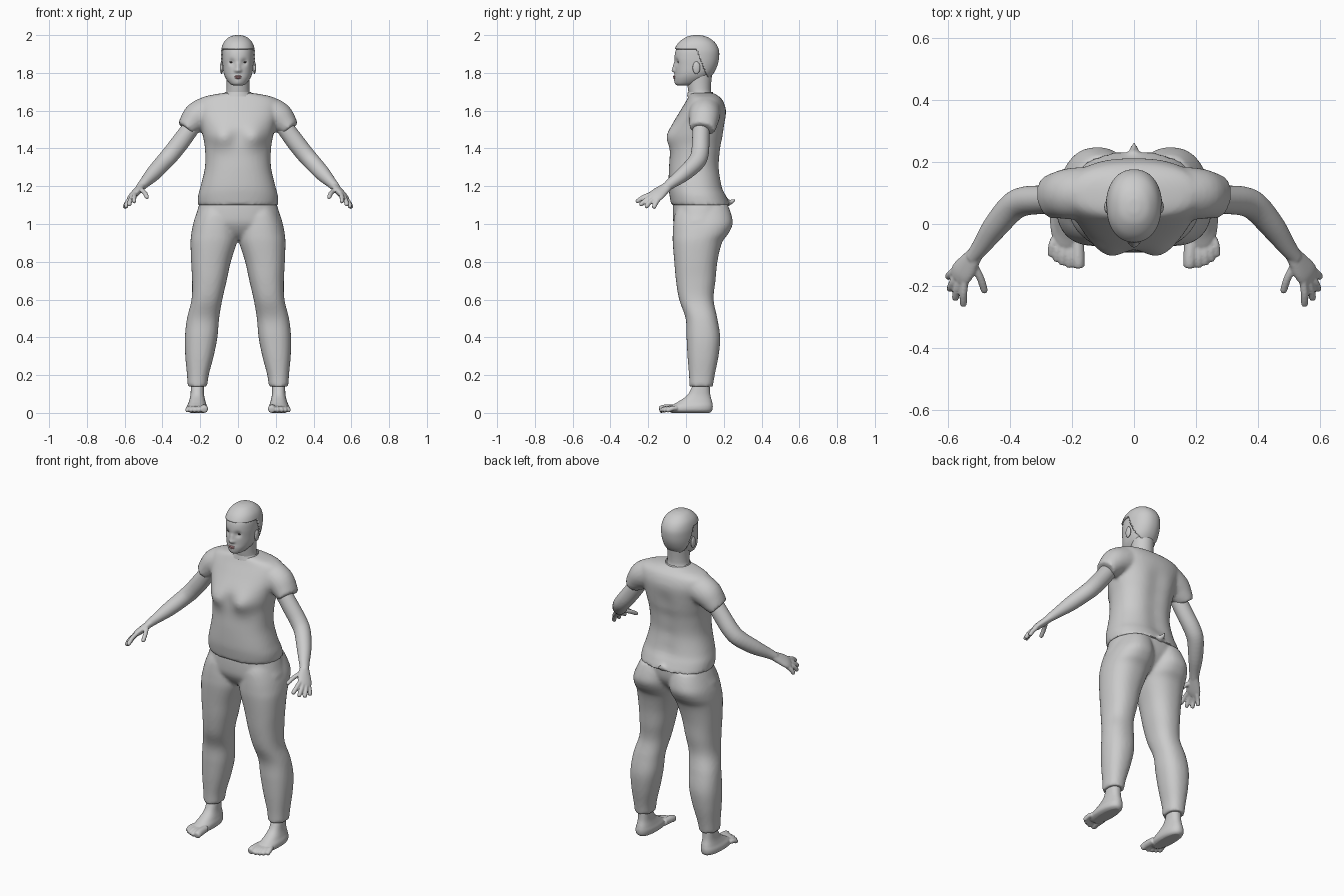
import bpy, bmesh
from math import cos, sin, pi, exp
from mathutils import Vector, Matrix


def sample(keys, m=5):
    """Smooth interpolation through tuples of numbers."""
    out = []
    for i in range(len(keys) - 1):
        a, b, c, d = (keys[max(0, min(len(keys) - 1, i + k))] for k in (-1, 0, 1, 2))
        for s in range(m):
            t = s / m
            out.append([q + .5 * t * (r - p + t * (2*p - 5*q + 4*r - w + t * (3*(q - r) + w - p)))
                        for p, q, r, w in zip(a, b, c, d)])
    return out + [list(keys[-1])]


def skin(bm, rings):
    """Closed surface through a list of rings; returns its vertices."""
    vs = [[bm.verts.new(p) for p in ring] for ring in rings]
    n = len(vs[0])
    for a, b in zip(vs, vs[1:]):
        for i in range(n):
            j = (i + 1) % n
            bm.faces.new((a[i], a[j], b[j], b[i]))
    bm.faces.new(vs[0])
    bm.faces.new(vs[-1])
    return [v for ring in vs for v in ring]


def loft(bm, keys, n=56, e=2.3, m=5, s=1):
    """Upright loft; each key is z, x min, x max, y front, y back."""
    def pw(v):
        return abs(v) ** (2 / e) * (1 if v > 0 else -1)
    rings = []
    for z, x0, x1, y0, y1 in sample(keys, m):
        rings.append([Vector((s * ((x0 + x1) / 2 + (x1 - x0) / 2 * pw(cos(2*pi*i/n))),
                              (y0 + y1) / 2 + (y1 - y0) / 2 * pw(sin(2*pi*i/n)), z)) for i in range(n)])
    return skin(bm, rings)


def tube(bm, keys, axis=(0, 1, 0), n=20, s=1, m=4):
    """Tube along a path; each key is x, y, z, radius along axis, radius across."""
    ks = sample(keys, m)
    pts = [Vector(k[:3]) for k in ks]
    rings = []
    for i, k in enumerate(ks):
        t = (pts[min(i + 1, len(pts) - 1)] - pts[max(i - 1, 0)]).normalized()
        u = Vector(axis)
        u = (u - t * u.dot(t)).normalized()
        w = t.cross(u)
        ring = [pts[i] + u * k[3] * cos(2*pi*j/n) + w * k[4] * sin(2*pi*j/n) for j in range(n)]
        rings.append([Vector((s * p.x, p.y, p.z)) for p in ring])
    return skin(bm, rings)


def digit(bm, base, mid, tip, r, axis):
    """Finger or toe with a rounded end."""
    b, c, t = Vector(base), Vector(mid), Vector(tip)
    end = c.lerp(t, .85)
    tube(bm, [(*b, r, r), (*c, r, r), (*end, r * .9, r * .9), (*t, r * .3, r * .3)], axis, 12)


def ball(bm, c, r):
    bmesh.ops.create_uvsphere(bm, u_segments=24, v_segments=14, radius=1,
                              matrix=Matrix.Translation(c) @ Matrix.Diagonal((*r, 1)))


def bump(verts, c, r, d):
    """Push vertices near c by d with a soft falloff."""
    c, d = Vector(c), Vector(d)
    for v in verts:
        v.co += d * exp(-(v.co - c).length_squared / r ** 2)


def finish(bm, name, voxel=0, smooth=0, mirror=False, color=None):
    bmesh.ops.recalc_face_normals(bm, faces=bm.faces)
    for f in bm.faces:
        f.smooth = True
    me = bpy.data.meshes.new(name)
    bm.to_mesh(me)
    bm.free()
    ob = bpy.data.objects.new(name, me)
    bpy.context.collection.objects.link(ob)
    if voxel:
        rm = ob.modifiers.new("blend", 'REMESH')
        rm.mode, rm.voxel_size, rm.use_smooth_shade = 'VOXEL', voxel, True
        sm = ob.modifiers.new("soften", 'SMOOTH')
        sm.factor, sm.iterations = .5, smooth
    if mirror:
        ob.modifiers.new("mirror", 'MIRROR')
    if color:
        mat = bpy.data.materials.new(name)
        mat.diffuse_color = color
        me.materials.append(mat)
    return ob


def sym(keys):
    return [(z, -w, w, a, b) for z, w, a, b in keys]


# Shirt: torso, bust, spine groove, short sleeves, hem point at the back
bm = bmesh.new()
body = loft(bm, sym([(1.1, .213, -.078, .236), (1.15, .211, -.087, .216), (1.2, .198, -.092, .197),
                     (1.3, .175, -.09, .182), (1.4, .175, -.082, .19), (1.47, .187, -.086, .203),
                     (1.53, .2, -.07, .21), (1.6, .22, -.03, .212), (1.65, .215, .0, .197),
                     (1.675, .175, .013, .175), (1.69, .1, .02, .15), (1.694, .065, .022, .14)]))
for s in (1, -1):
    bump(body, (s * .09, -.09, 1.455), .065, (0, -.028, 0))
    tube(bm, [(.15, .1, 1.595, .085, .085), (.21, .097, 1.57, .082, .08), (.25, .092, 1.532, .074, .066),
              (.277, .086, 1.502, .068, .05)], s=s, n=32)
for z in (1.2, 1.3, 1.4, 1.5):
    bump(body, (0, .2, z), .06, (0, -.012, 0))
bump(body, (0, -.09, 1.46), .04, (0, .012, 0))
tube(bm, [(0, .2, 1.105, .02, .02), (0, .24, 1.117, .014, .014), (0, .268, 1.138, .003, .003)], (1, 0, 0))
finish(bm, "shirt", .01, 3)

# Trousers: hips and two legs
bm = bmesh.new()
loft(bm, sym([(1.12, .2, -.068, .222), (1.05, .222, -.07, .218), (1.0, .235, -.064, .195),
              (.95, .2, -.035, .15), (.92, .1, .0, .1)]))
for s in (1, -1):
    loft(bm, [(.14, .163, .267, .018, .142), (.2, .155, .27, .016, .152), (.3, .129, .279, .008, .172),
              (.4, .109, .281, .003, .181), (.5, .1, .27, -.002, .166), (.6, .083, .246, -.036, .146),
              (.7, .06, .243, -.053, .156), (.8, .038, .248, -.062, .166), (.9, .007, .251, -.07, .19),
              (.95, .0, .247, -.07, .225), (1.0, .002, .237, -.067, .247), (1.05, .005, .218, -.06, .24),
              (1.1, .01, .195, -.04, .222)], s=s)
finish(bm, "trousers", .01, 3)

# Arms with hands
bm = bmesh.new()
tube(bm, [(.23, .08, 1.535, .045, .045), (.3, .078, 1.44, .046, .048), (.355, .073, 1.37, .047, .047),
          (.395, .052, 1.325, .046, .045), (.45, -.012, 1.265, .04, .04), (.495, -.075, 1.218, .03, .028),
          (.522, -.11, 1.19, .024, .022)], n=32)
palm = (-.5, -.9, .35)
tube(bm, [(.51, -.095, 1.2, .026, .021), (.54, -.138, 1.168, .04, .02), (.557, -.16, 1.15, .043, .018),
          (.567, -.178, 1.138, .038, .013)], palm)
for base, mid, tip in [((.545, -.185, 1.158), (.55, -.225, 1.142), (.55, -.265, 1.115)),
                       ((.557, -.175, 1.148), (.57, -.21, 1.127), (.577, -.245, 1.098)),
                       ((.567, -.16, 1.138), (.585, -.19, 1.117), (.595, -.214, 1.086)),
                       ((.57, -.143, 1.135), (.59, -.16, 1.11), (.601, -.172, 1.083)),
                       ((.52, -.125, 1.187), (.495, -.175, 1.166), (.48, -.222, 1.138))]:
    digit(bm, base, mid, tip, .0125, (1, 0, 0))
finish(bm, "arm", .005, 2, True)

# Bare feet with toes
bm = bmesh.new()
loft(bm, [(.0, .18, .25, -.075, .125), (.012, .168, .268, -.092, .138), (.035, .165, .27, -.082, .142),
          (.06, .172, .26, -.04, .138), (.1, .18, .251, .012, .128), (.17, .18, .25, .045, .125)])
for x0, x1, y, r in [(.183, .178, -.142, .021), (.207, .208, -.14, .014), (.226, .23, -.132, .014),
                     (.243, .25, -.121, .013), (.257, .268, -.105, .013)]:
    digit(bm, (x0, -.05, .025), (x0 * .4 + x1 * .6, y + .035, .024), (x1, y, r * .8), r, (1, 0, 0))
finish(bm, "foot", .005, 2, True)

# Head with brow, eye sockets, nose, chin
skull = sym([(1.732, .02, -.04, .02), (1.742, .042, -.054, .06), (1.77, .064, -.059, .11),
             (1.8, .076, -.058, .138), (1.84, .081, -.059, .158), (1.88, .083, -.061, .167),
             (1.92, .081, -.054, .166), (1.955, .07, -.033, .148), (1.98, .047, .0, .115),
             (1.99, .022, .03, .085), (1.992, .004, .05, .065)])
bm = bmesh.new()
face = loft(bm, skull, 96, 2.2, 8)
for s in (1, -1):
    bump(face, (s * .033, -.05, 1.857), .018, (0, .011, 0))
    bump(face, (s * .012, -.06, 1.812), .009, (0, -.008, 0))
    ball(bm, (s * .087, .055, 1.827), (.009, .02, .033))
for z, r, d in [(1.845, .012, .007), (1.828, .012, .01), (1.813, .012, .014), (1.777, .02, .004),
                (1.748, .018, .004)]:
    bump(face, (0, -.06, z), r, (0, -d, 0))
finish(bm, "head")

# Neck
bm = bmesh.new()
loft(bm, sym([(1.64, .085, .03, .16), (1.69, .064, .015, .135), (1.73, .06, .008, .132),
              (1.79, .062, .0, .138)]), e=2)
finish(bm, "neck")

# Torn collar edge
bm = bmesh.new()
vs = loft(bm, sym([(1.675, .085, .005, .155), (1.69, .073, .008, .145), (1.7, .068, .01, .141)]), e=2)
bmesh.ops.delete(bm, geom=[f for f in bm.faces if len(f.verts) > 4 or
                           (f.calc_center_median().z > 1.69 and f.index % 9 < 4)], context='FACES')
finish(bm, "collar")

# Cropped hair cap, long at the back and open around the ears
bm = bmesh.new()
loft(bm, skull, 96, 2.2, 8)
bmesh.ops.recalc_face_normals(bm, faces=bm.faces)
bm.normal_update()
for v in bm.verts:
    v.co += v.normal * .008


def hairline(y):
    return 1.925 if y < .05 else max(1.775, 1.925 - (y - .05) * 2.4)


bmesh.ops.delete(bm, geom=[v for v in bm.verts if v.co.z < hairline(v.co.y)], context='VERTS')
hair = finish(bm, "hair")
sol = hair.modifiers.new("thickness", 'SOLIDIFY')
sol.thickness, sol.offset = .009, -1

# Eyes and lips
bm = bmesh.new()
for s in (1, -1):
    ball(bm, (s * .033, -.034, 1.857), (.014, .011, .006))
finish(bm, "eyes", color=(.08, .07, .07, 1))
bm = bmesh.new()
for z, w in ((1.781, .02), (1.773, .017)):
    ball(bm, (0, -.06, z), (w, .008, .005))
finish(bm, "lips", color=(.6, .32, .34, 1))
